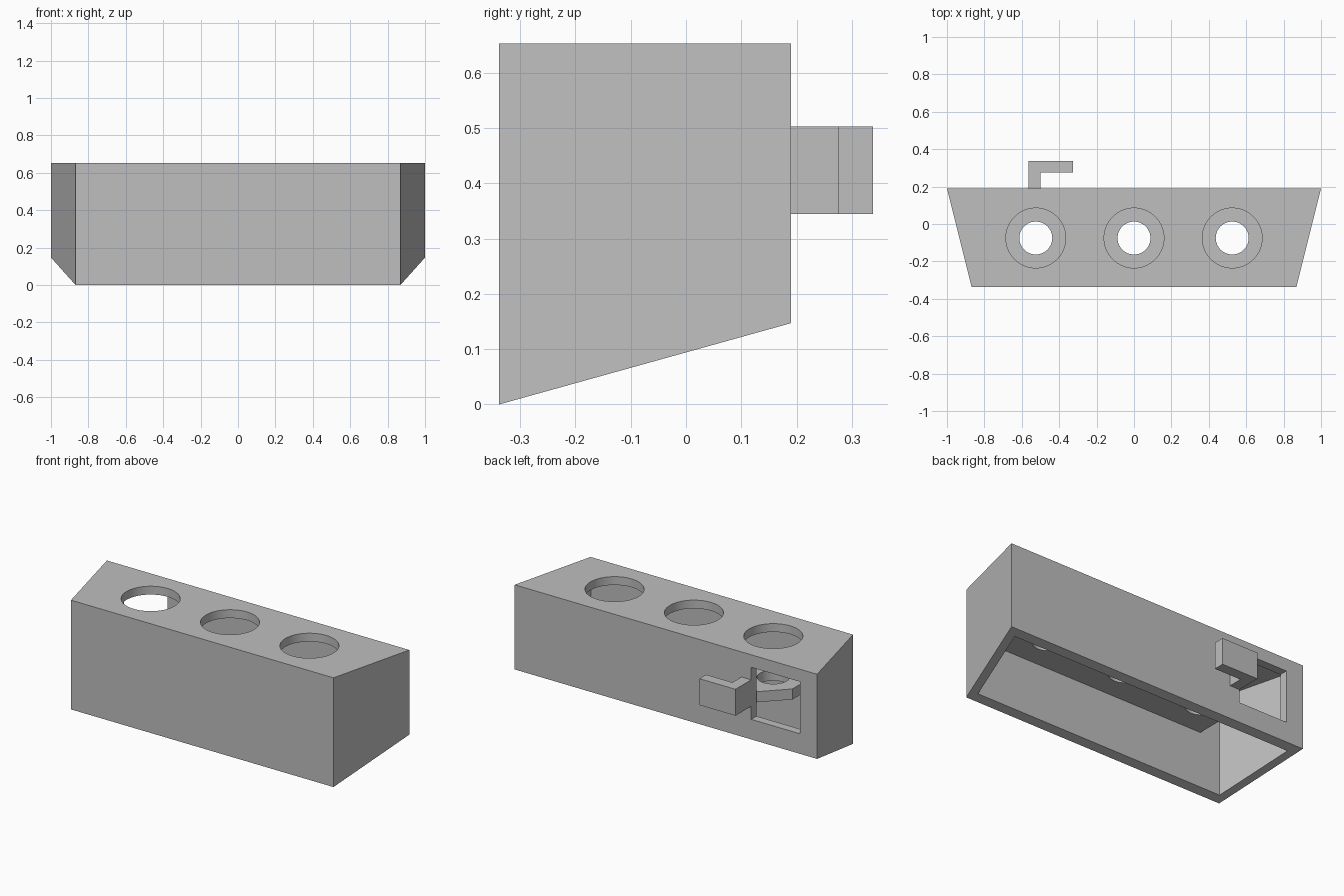
import bpy
import bmesh
import math

if "Cube" in bpy.data.objects:
    bpy.data.objects.remove(bpy.data.objects["Cube"], do_unlink=True)

# Single plain grey for every part
grey = bpy.data.materials.new("plain_grey")
grey.use_nodes = True
grey.diffuse_color = (0.52, 0.52, 0.52, 1)
grey.node_tree.nodes["Principled BSDF"].inputs["Base Color"].default_value = grey.diffuse_color

FRONT, BACK, TOP, WALL = -0.338, 0.19, 0.653, 0.05
HALF_FRONT, HALF_BACK, REAR_RISE = 0.868, 1.0, 0.147
HOLE_X, HOLE_Y = (-0.525, 0.0, 0.525), -0.075


def prism(name, outline, bottom, top):
    """Extrude an xy outline upwards; bottom may be a function of y."""
    base = bottom if callable(bottom) else (lambda y: bottom)
    bm = bmesh.new()
    low = [bm.verts.new((x, y, base(y))) for x, y in outline]
    high = [bm.verts.new((x, y, top)) for x, y in outline]
    bm.faces.new(low[::-1])
    bm.faces.new(high)
    for i in range(len(outline)):
        j = (i + 1) % len(outline)
        bm.faces.new((low[i], low[j], high[j], high[i]))
    bmesh.ops.recalc_face_normals(bm, faces=bm.faces)
    mesh = bpy.data.meshes.new(name)
    bm.to_mesh(mesh)
    bm.free()
    mesh.materials.append(grey)
    obj = bpy.data.objects.new(name, mesh)
    bpy.context.collection.objects.link(obj)
    return obj


def rectangle(x0, x1, y0, y1):
    return [(x0, y0), (x1, y0), (x1, y1), (x0, y1)]


def circle(cx, cy, r, n=64):
    turns = [math.tau * i / n for i in range(n)]
    return [(cx + r * math.cos(a), cy + r * math.sin(a)) for a in turns]


def half_width(y):
    return HALF_FRONT + (HALF_BACK - HALF_FRONT) * (y - FRONT) / (BACK - FRONT)


def tapered(y0, y1, inset):
    a, b = half_width(y0) - inset, half_width(y1) - inset
    return [(-a, y0), (a, y0), (b, y1), (-b, y1)]


def cut(obj, outline, bottom, top):
    """Subtract a prism and discard the cutter."""
    cutter = prism("cutter", outline, bottom, top)
    cutter.hide_render = True
    mod = obj.modifiers.new("cut", 'BOOLEAN')
    mod.operation = 'DIFFERENCE'
    mod.solver = 'EXACT'
    mod.object = cutter
    bpy.context.view_layer.objects.active = obj
    bpy.ops.object.modifier_apply(modifier=mod.name)
    bpy.data.objects.remove(cutter, do_unlink=True)


# Tapered housing with a slanted open underside
housing = prism("housing", tapered(FRONT, BACK, 0),
                lambda y: REAR_RISE * (y - FRONT) / (BACK - FRONT), TOP)
cut(housing, tapered(FRONT + WALL, BACK - WALL, WALL * 1.03), -0.2, TOP - WALL)

# Cable window in the rear wall
cut(housing, rectangle(-0.887, -0.564, BACK - 0.1, BACK + 0.1), 0.267, 0.578)

# Inner shelf with one clipped corner beside the window
inner_front, inner_back = FRONT + WALL - 0.005, BACK - WALL + 0.005
shelf = prism("inner_shelf", [
    (-0.697, inner_front),
    (half_width(inner_front) - WALL, inner_front),
    (half_width(inner_back) - WALL, inner_back),
    (-0.545, inner_back),
    (-0.697, -0.01)], 0.345, 0.408)

# Wide holes through the top, narrow ones through the shelf
for x in HOLE_X:
    cut(housing, circle(x, HOLE_Y, 0.16), TOP - 0.1, TOP + 0.1)
    cut(shelf, circle(x, HOLE_Y, 0.088), 0.3, 0.45)

# L-shaped rear hook
hook = prism("rear_hook", [
    (-0.564, BACK), (-0.5, BACK), (-0.5, 0.275),
    (-0.325, 0.275), (-0.325, 0.338), (-0.564, 0.338)], 0.345, 0.503)

# Smooth hole walls, sharp edges elsewhere
bpy.ops.object.select_all(action='DESELECT')
for obj in (housing, shelf):
    obj.select_set(True)
bpy.context.view_layer.objects.active = housing
bpy.ops.object.shade_smooth_by_angle(angle=math.radians(30))
